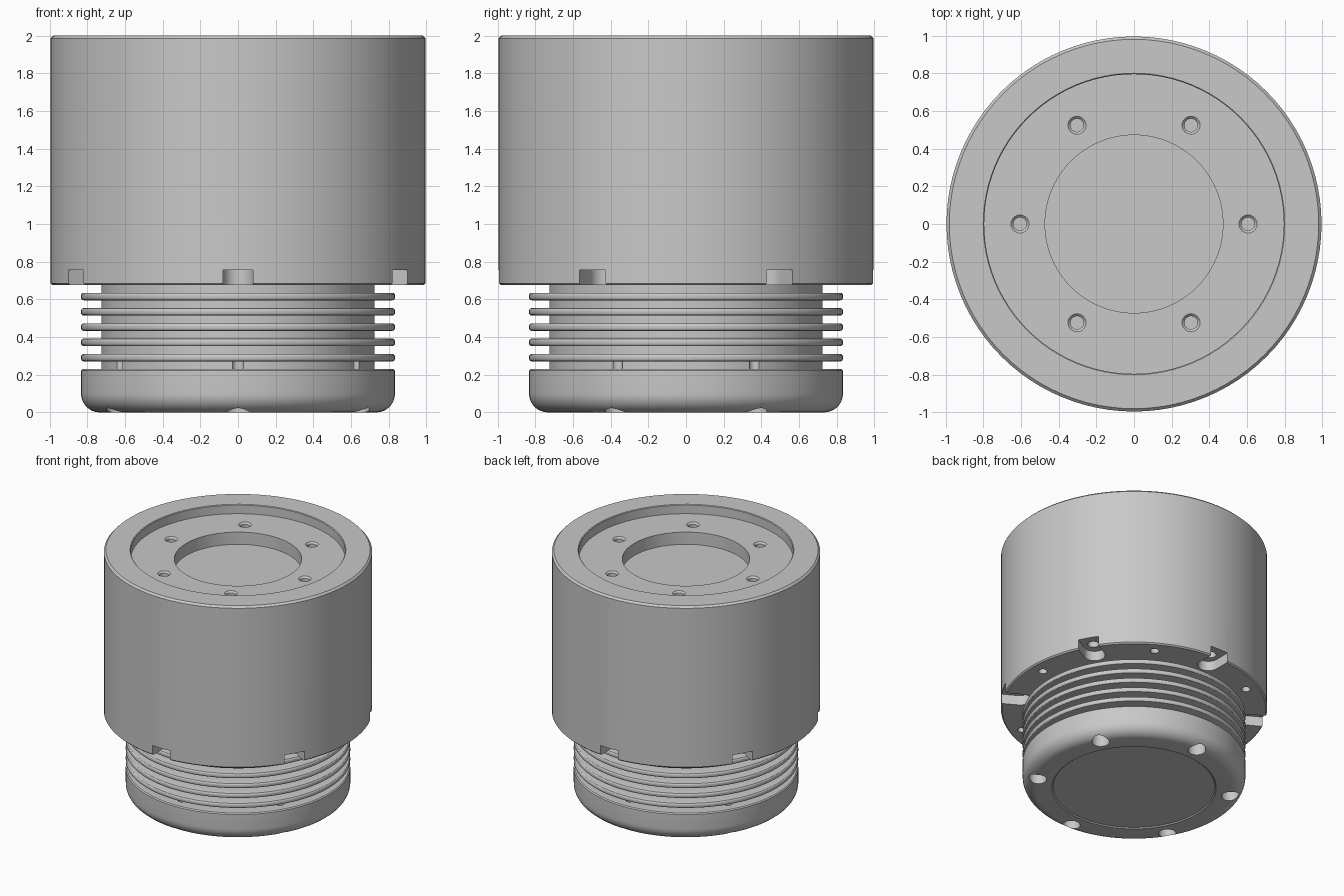
import bpy, bmesh, math
from mathutils import Matrix, Vector

if "Cube" in bpy.data.objects:
    bpy.data.objects.remove(bpy.data.objects["Cube"])

grey = bpy.data.materials.new("light grey")
grey.use_nodes = True
COLOUR = (0.58, 0.58, 0.58, 1)
grey.diffuse_color = COLOUR
grey.node_tree.nodes["Principled BSDF"].inputs["Base Color"].default_value = COLOUR


def make_object(name, bm):
    bmesh.ops.recalc_face_normals(bm, faces=bm.faces)
    mesh = bpy.data.meshes.new(name)
    bm.to_mesh(mesh)
    bm.free()
    mesh.materials.append(grey)
    obj = bpy.data.objects.new(name, mesh)
    bpy.context.collection.objects.link(obj)
    return obj


def spin_profile(bm, profile, steps):
    """Turn an (r, z) profile, which starts and ends on the axis, into a solid."""
    verts = [bm.verts.new((r, 0, z)) for r, z in profile]
    edges = [bm.edges.new(pair) for pair in zip(verts, verts[1:])]
    bmesh.ops.spin(bm, geom=verts + edges, cent=(0, 0, 0), axis=(0, 0, 1),
                   angle=math.tau, steps=steps, use_duplicate=False)
    bmesh.ops.remove_doubles(bm, verts=bm.verts, dist=0.0001)


def ring_copies(name, build, radius, start):
    """Six copies of a shape around the z axis, as one cutter object."""
    bm = bmesh.new()
    for k in range(6):
        part = bmesh.new()
        build(part)
        turn = Matrix.Rotation(math.radians(start + 60 * k), 4, 'Z')
        part.transform(turn @ Matrix.Translation((radius, 0, 0)))
        temp = bpy.data.meshes.new("temp")
        part.to_mesh(temp)
        part.free()
        bm.from_mesh(temp)
        bpy.data.meshes.remove(temp)
    return make_object(name, bm)


def hole(*profile):
    return lambda bm: spin_profile(bm, profile, 24)


def open_slot(bm):
    """Slot with a round inner end that runs out through the side."""
    w, z0, z1 = 0.08, 0.6, 0.755
    arc = [math.radians(90 + 180 * i / 14) for i in range(15)]
    outline = [(w * math.cos(a), w * math.sin(a)) for a in arc] + [(0.3, -w), (0.3, w)]
    face = bm.faces.new([bm.verts.new((x, y, z0)) for x, y in outline])
    top = bmesh.ops.extrude_face_region(bm, geom=[face])["geom"]
    bmesh.ops.translate(bm, vec=Vector((0, 0, z1 - z0)),
                        verts=[v for v in top if isinstance(v, bmesh.types.BMVert)])


def finish(obj, cutters):
    """Cut the holes out, then smooth the round faces."""
    bpy.ops.object.select_all(action='DESELECT')
    bpy.context.view_layer.objects.active = obj
    obj.select_set(True)
    for cutter in cutters:
        mod = obj.modifiers.new("cut", 'BOOLEAN')
        mod.operation = 'DIFFERENCE'
        mod.solver = 'EXACT'
        mod.object = cutter
        bpy.ops.object.modifier_apply(modifier=mod.name)
        bpy.data.objects.remove(cutter)
    bpy.ops.object.shade_smooth_by_angle(angle=math.radians(30))


# Upper housing with stepped recess in the top
bm = bmesh.new()
spin_profile(bm, [(0, 0.675), (0.985, 0.675), (0.995, 0.685), (0.995, 1.985),
                  (0.98, 2), (0.8, 2), (0.795, 1.995), (0.795, 1.925),
                  (0.472, 1.925), (0.472, 1.825), (0, 1.825)], 96)
housing = make_object("housing", bm)
finish(housing, [
    ring_copies("top_holes", hole((0, 1.8), (0.035, 1.8), (0.035, 1.912),
                                  (0.048, 1.925), (0.048, 1.95), (0, 1.95)), 0.605, 0),
    ring_copies("side_slots", open_slot, 0.865, 30),
    ring_copies("slot_holes", hole((0, 0.74), (0.042, 0.74), (0.042, 0.9), (0, 0.9)), 0.89, 30),
    ring_copies("underside_holes", hole((0, 0.6), (0.033, 0.6), (0.033, 0.8), (0, 0.8)), 0.89, 0),
])

# Lower body: rounded foot, finned neck
FOOT_R, NECK_R, FILLET = 0.833, 0.725, 0.1
profile = [(0, 0.008), (0.605, 0.008), (0.615, 0)]
for i in range(9):
    a = math.radians(90 * i / 8)
    profile.append((FOOT_R - FILLET + FILLET * math.sin(a), FILLET * (1 - math.cos(a))))
profile += [(FOOT_R, 0.222), (FOOT_R - 0.008, 0.23), (NECK_R, 0.23)]
for i in range(5):
    z, half, soft = 0.291 + 0.081 * i, 0.02, 0.014
    profile.append((NECK_R, z - half))
    for end in (-1, 1):
        angles = (-90, -60, -30, 0) if end < 0 else (0, 30, 60, 90)
        for deg in angles:
            a = math.radians(deg)
            profile.append((FOOT_R - soft + soft * math.cos(a),
                            z + end * (half - soft) + soft * math.sin(a)))
    profile.append((NECK_R, z + half))
profile += [(NECK_R, 0.69), (0, 0.69)]
bm = bmesh.new()
spin_profile(bm, profile, 96)
lower_body = make_object("finned_lower_body", bm)
finish(lower_body, [
    ring_copies("foot_holes", hole((0, -0.1), (0.066, -0.1), (0.066, 0.13), (0.03, 0.13),
                                   (0.03, 0.285), (0, 0.285)), 0.73, 30),
])
